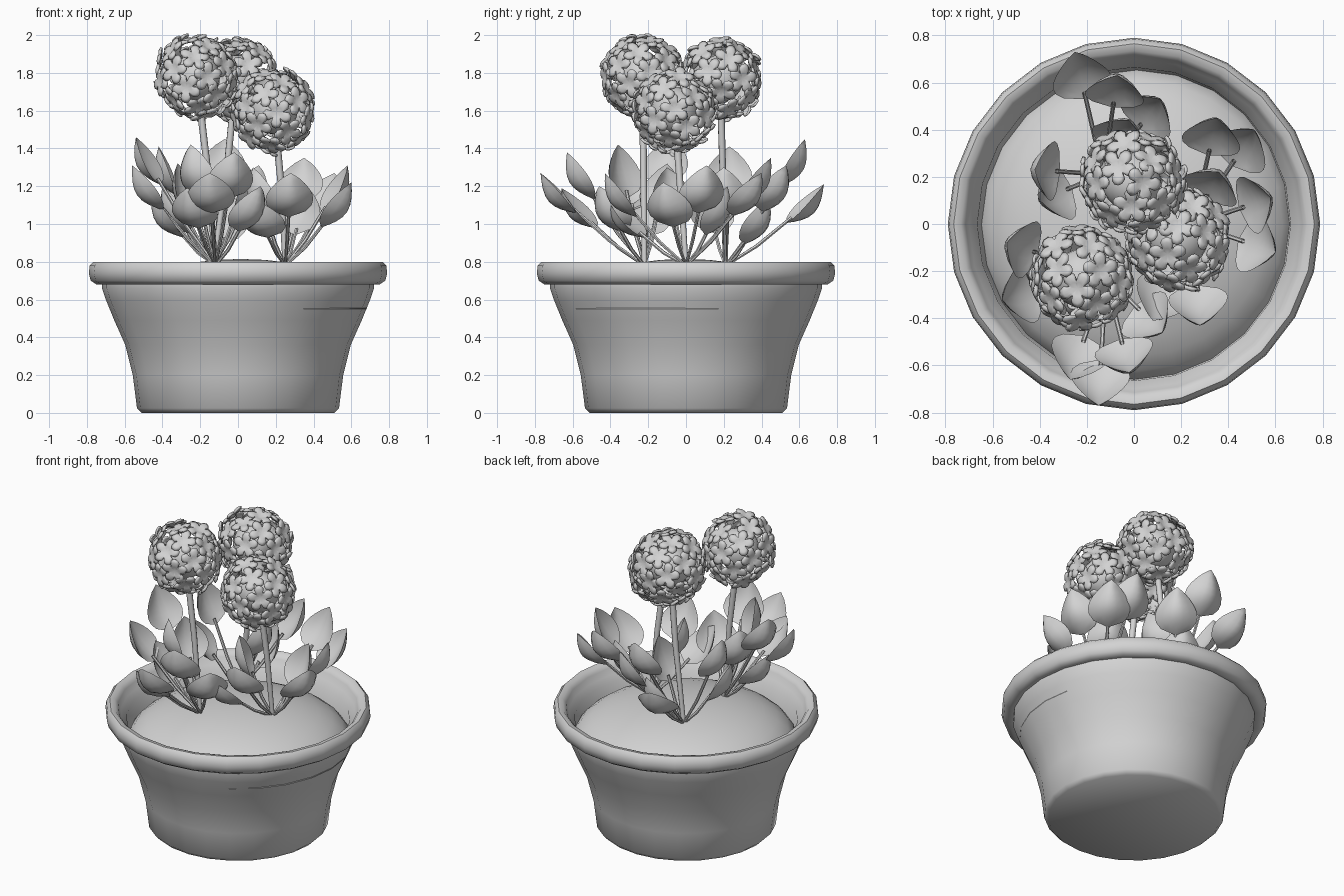
import bpy, bmesh, math, random
from mathutils import Vector, Matrix, Quaternion

random.seed(4)
if "Cube" in bpy.data.objects:
    bpy.data.objects.remove(bpy.data.objects["Cube"])

clay = bpy.data.materials.new("plain grey")
clay.use_nodes = True
GREY = (0.65, 0.65, 0.65, 1)
clay.diffuse_color = GREY
clay.node_tree.nodes["Principled BSDF"].inputs["Base Color"].default_value = GREY


def finish(name, bm, angle=50, thickness=0):
    """Turn a bmesh into a smooth shaded object."""
    mesh = bpy.data.meshes.new(name)
    bm.to_mesh(mesh)
    bm.free()
    mesh.materials.append(clay)
    ob = bpy.data.objects.new(name, mesh)
    bpy.context.collection.objects.link(ob)
    bpy.ops.object.select_all(action='DESELECT')
    bpy.context.view_layer.objects.active = ob
    ob.select_set(True)
    if thickness:
        mod = ob.modifiers.new("thickness", 'SOLIDIFY')
        mod.thickness = thickness
        mod.offset = 0
    bpy.ops.object.shade_smooth_by_angle(angle=math.radians(angle))


def lathe(name, profile, sides, centre=(0, 0), angle=50):
    """Spin a radius/height profile around z."""
    bm = bmesh.new()
    pts = [bm.verts.new((r, 0, z)) for r, z in profile]
    edges = [bm.edges.new(pair) for pair in zip(pts, pts[1:])]
    bmesh.ops.spin(bm, geom=pts + edges, axis=(0, 0, 1), cent=(0, 0, 0),
                   angle=math.tau, steps=sides, use_duplicate=False)
    bmesh.ops.remove_doubles(bm, verts=bm.verts, dist=0.0005)
    bmesh.ops.recalc_face_normals(bm, faces=bm.faces)
    # An open dome must face upward
    if profile[-1][0] < 0.001 and sum(f.normal.z for f in bm.faces) < 0:
        bmesh.ops.reverse_faces(bm, faces=bm.faces)
    bmesh.ops.translate(bm, verts=bm.verts, vec=(*centre, 0))
    finish(name, bm, angle)


def add_rod(bm, points, radii, sides=8):
    """Tapered tube through a few points."""
    rings = []
    for i, p in enumerate(points):
        d = points[min(i + 1, len(points) - 1)] - points[max(i - 1, 0)]
        q = d.to_track_quat('Z', 'Y')
        ring = []
        for k in range(sides):
            a = math.tau * k / sides
            ring.append(bm.verts.new(p + q @ Vector((math.cos(a), math.sin(a), 0)) * radii[i]))
        rings.append(ring)
    for a, b in zip(rings, rings[1:]):
        for k in range(sides):
            j = (k + 1) % sides
            bm.faces.new((a[k], a[j], b[j], b[k]))


# Pot with rolled rim and inner wall
lathe("pot", [(0, 0), (0.51, 0), (0.535, 0.025), (0.557, 0.2), (0.597, 0.36),
              (0.655, 0.49), (0.70, 0.6), (0.72, 0.66), (0.72, 0.685),
              (0.75, 0.68), (0.78, 0.70), (0.79, 0.74), (0.785, 0.78),
              (0.765, 0.8), (0.735, 0.795), (0.715, 0.77), (0.70, 0.73),
              (0.665, 0.70), (0.66, 0.6), (0.60, 0.5)], 24)

# Domed soil
dome = [(0.668 * math.cos(t * math.pi / 16), 0.55 + 0.265 * math.sin(t * math.pi / 16))
        for t in range(9)]
lathe("soil", dome, 24, (0.014, -0.005), 80)


def add_leaf(stalks, blades, base, tip):
    """Thin stalk ending in a full, spoon shaped blade with a pointed tip."""
    out = Vector((tip.x - base.x, tip.y - base.y, 0)).normalized()
    along = ((tip - base).normalized() + Vector((0, 0, 0.15))).normalized()
    side = along.cross(out).normalized()
    inner = side.cross(along).normalized()
    if inner.z < 0:
        inner = -inner
    length = 0.29
    foot = tip - along * length
    add_rod(stalks, [base, base.lerp(foot, 0.5) - inner * 0.01, foot + along * 0.04],
            [0.008, 0.01, 0.009], 6)
    rows, cols = 8, 6
    bm = bmesh.new()
    for bulge in (-0.05, -0.015):
        grid = []
        for i in range(rows + 1):
            t = i / rows
            arch = math.sin(math.pi * t)
            half = 0.132 * math.sin(math.pi * t ** 0.8) ** 0.75 * (1.08 - 0.3 * t)
            row = []
            for j in range(cols + 1):
                s = 2 * j / cols - 1
                lift = arch * (0.03 * abs(s) ** 1.5 - 0.02 + bulge * (1 - s * s))
                row.append(bm.verts.new(foot + along * length * t + side * half * s
                                        + inner * lift))
            grid.append(row)
        for a, b in zip(grid, grid[1:]):
            for j in range(cols):
                bm.faces.new((a[j], a[j + 1], b[j + 1], b[j]))
    bmesh.ops.remove_doubles(bm, verts=bm.verts, dist=0.001)
    bmesh.ops.recalc_face_normals(bm, faces=bm.faces)
    scratch = bpy.data.meshes.new("blade")
    bm.to_mesh(scratch)
    bm.free()
    blades.from_mesh(scratch)
    bpy.data.meshes.remove(scratch)


def add_blossom(bm, matrix, size):
    """Five rounded petals around a dimple."""
    petals, per = 5, 6
    n = petals * per
    rings = []
    for f, h in ((0.4, 0.006), (0.75, 0.008), (1, -0.002)):
        ring = []
        for k in range(n):
            a = math.tau * k / n
            lobe = abs(math.cos(a * petals / 2)) ** 0.7
            r = size * f * (1 - f * 0.62 * (1 - lobe))
            z = h + 0.008 * lobe * f
            ring.append(bm.verts.new(matrix @ Vector((r * math.cos(a), r * math.sin(a), z))))
        rings.append(ring)
    centre = bm.verts.new(matrix @ Vector((0, 0, -0.004)))
    for k in range(n):
        j = (k + 1) % n
        bm.faces.new((centre, rings[0][k], rings[0][j]))
        for a, b in zip(rings, rings[1:]):
            bm.faces.new((a[k], b[k], b[j], a[j]))


def flower_head(label, centre):
    """Round core inside an open shell of small blossoms."""
    bm = bmesh.new()
    bmesh.ops.create_uvsphere(bm, u_segments=20, v_segments=12, radius=0.125,
                              matrix=Matrix.Translation(centre))
    finish(label + "_core", bm, 60)
    bm = bmesh.new()
    count = 33
    for i in range(count):
        z = 1 - (2 * i + 1) / count
        a = i * math.pi * (3 - math.sqrt(5)) + centre.x * 9
        r = math.sqrt(1 - z * z)
        normal = Vector((r * math.cos(a), r * math.sin(a), z))
        turn = normal.to_track_quat('Z', 'Y') @ Quaternion((0, 0, 1), random.uniform(0, 6))
        turn = turn @ Quaternion((1, 0, 0), random.uniform(-0.3, 0.3))
        spot = centre + normal * random.uniform(0.19, 0.205)
        add_blossom(bm, Matrix.LocRotScale(spot, turn, None), 0.08)
    finish(label + "_blossoms", bm, 60, 0.012)


# Each plant: root, flower centre and leaf tips
plants = {
    "front_plant": ((-0.12, -0.22), (-0.22, -0.23, 1.78), [
        (-0.54, -0.08, 1.46), (-0.56, -0.32, 1.31), (-0.15, -0.77, 1.27),
        (-0.02, -0.63, 1.38), (-0.27, -0.66, 1.19), (0.12, -0.46, 1.2),
        (-0.46, -0.2, 1.16), (-0.25, -0.36, 1.42), (-0.32, -0.1, 1.32)]),
    "back_plant": ((-0.13, 0.21), (-0.01, 0.18, 1.77), [
        (-0.25, 0.73, 1.21), (-0.07, 0.63, 1.45), (0.11, 0.53, 1.31),
        (-0.42, 0.23, 1.41), (-0.4, 0.1, 1.2), (-0.02, 0.44, 1.14),
        (0.06, 0.2, 1.3)]),
    "side_plant": ((0.25, 0), (0.19, -0.06, 1.6), [
        (0.6, -0.12, 1.22), (0.58, 0.11, 1.31), (0.51, 0.4, 1.27),
        (0.35, 0.45, 1.35), (0.28, -0.43, 1.27), (0.08, -0.41, 1.13),
        (0.36, 0.22, 1.2), (0.08, -0.1, 1.3)]),
}

for label, (root, top, tips) in plants.items():
    base = Vector((*root, 0.78))
    top = Vector(top)
    # Flower stalk
    bm = bmesh.new()
    middle = base.lerp(top, 0.5) + Vector((0.01, 0, 0))
    add_rod(bm, [base, middle, top], [0.014, 0.018, 0.02], 8)
    finish(label + "_flower_stalk", bm)
    flower_head(label + "_flower", top)
    # Leaves
    stalks, blades = bmesh.new(), bmesh.new()
    for tip in tips:
        add_leaf(stalks, blades, base, Vector(tip))
    finish(label + "_leaf_stalks", stalks)
    finish(label + "_leaf_blades", blades, 60)
